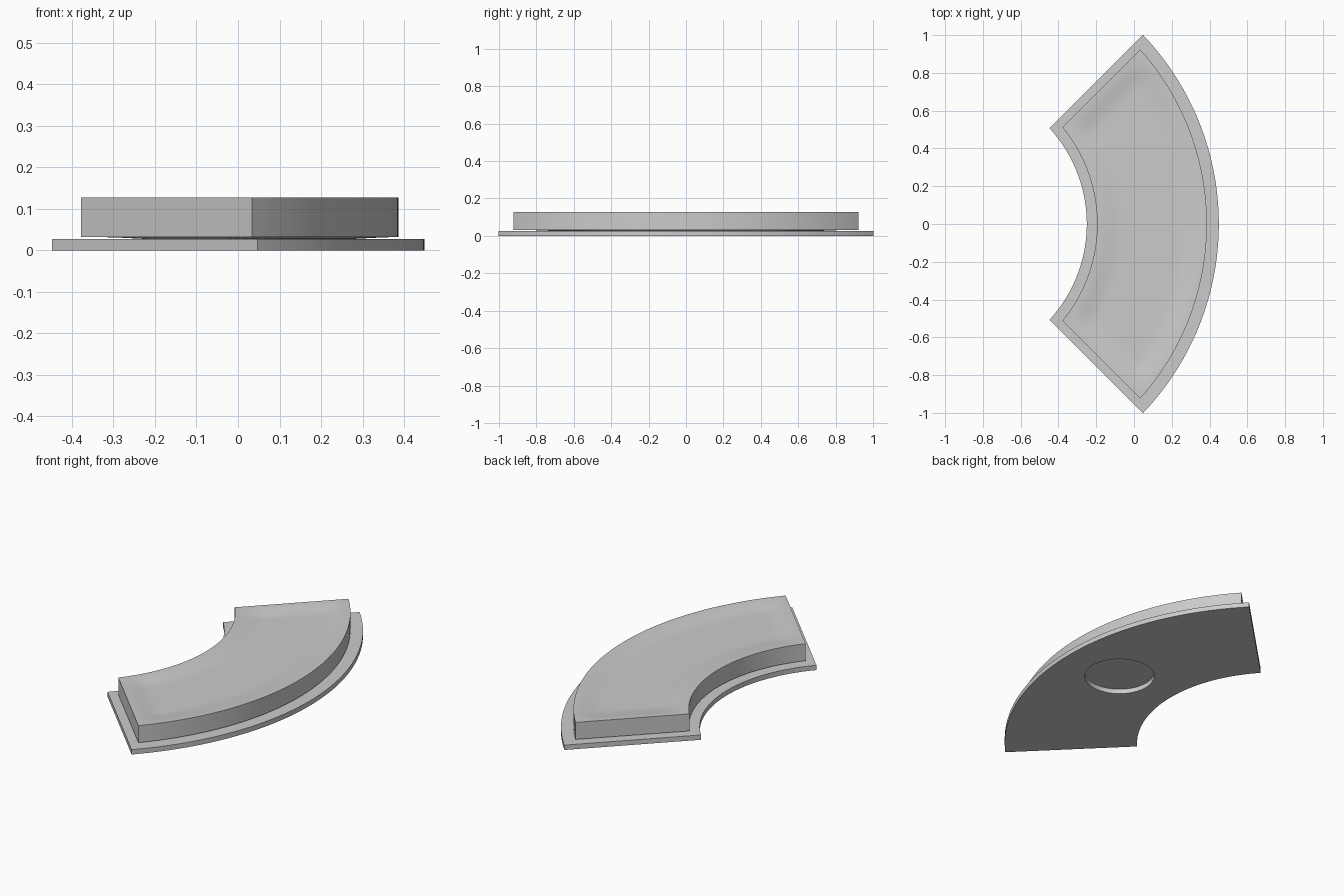
import bpy, bmesh, math

if "Cube" in bpy.data.objects:
    bpy.data.objects.remove(bpy.data.objects["Cube"], do_unlink=True)

ARC_X = -1.0      # centre of the concentric arcs
MID_R = 1.1       # middle radius of the seat


def make_material(name, colour):
    mat = bpy.data.materials.new(name)
    mat.use_nodes = True
    mat.diffuse_color = colour
    mat.node_tree.nodes["Principled BSDF"].inputs["Base Color"].default_value = colour
    return mat


def shade(obj):
    bpy.ops.object.select_all(action='DESELECT')
    obj.select_set(True)
    bpy.context.view_layer.objects.active = obj
    bpy.ops.object.shade_smooth_by_angle(angle=math.radians(35))


def arc_slab(name, mat, inner, outer, inset, low, high, rows, top_dip=0.0, bottom_sag=0.0, soft=0.14):
    """Quarter-ring slab with ends inset parallel to the 45 degree lines."""
    bm = bmesh.new()
    bmesh.ops.create_grid(bm, x_segments=80, y_segments=rows, size=1)
    res = bmesh.ops.extrude_face_region(bm, geom=bm.faces[:])
    upper = {g for g in res["geom"] if isinstance(g, bmesh.types.BMVert)}
    for vert in bm.verts:
        u, v = vert.co.x, vert.co.y
        r = inner + (outer - inner) * (v + 1) / 2
        limit = math.pi / 4 - math.asin(inset / r)
        # the middle of the surface sinks softly away from the rim
        edge = min(r - inner, outer - r) / soft
        end = r * limit * (1 - abs(u)) / soft
        fall = 1.0
        for t in (edge, end):
            t = max(0.0, min(1.0, t))
            fall *= t * t * (3 - 2 * t)
        z = high - top_dip * fall if vert in upper else low - bottom_sag * fall
        vert.co = (ARC_X + r * math.cos(u * limit), r * math.sin(u * limit), z)
    bmesh.ops.recalc_face_normals(bm, faces=bm.faces)
    mesh = bpy.data.meshes.new(name)
    bm.to_mesh(mesh)
    bm.free()
    mesh.materials.append(mat)
    obj = bpy.data.objects.new(name, mesh)
    bpy.context.collection.objects.link(obj)
    return obj


grey = make_material("light grey", (0.6, 0.6, 0.6, 1))

# Thin base board
base = arc_slab("base_board", grey, 0.75, 1.449, 0.032, 0.0, 0.027, 1)

# Round hole through the board
bpy.ops.mesh.primitive_cylinder_add(vertices=64, radius=0.183, depth=0.2,
                                    location=(ARC_X + MID_R, 0, 0))
cutter = bpy.context.object
cutter.name = "hole_cutter"
cutter.hide_render = True
cut = base.modifiers.new("hole", 'BOOLEAN')
cut.operation = 'DIFFERENCE'
cut.solver = 'EXACT'
cut.object = cutter
bpy.context.view_layer.objects.active = base
bpy.ops.object.modifier_apply(modifier=cut.name)
bpy.data.objects.remove(cutter, do_unlink=True)
shade(base)

# Sagging cushion that touches the board in the middle
cushion = arc_slab("seat_cushion", grey, 0.805, 1.386, 0.078, 0.032, 0.127, 32,
                   top_dip=0.014, bottom_sag=0.005)
shade(cushion)
